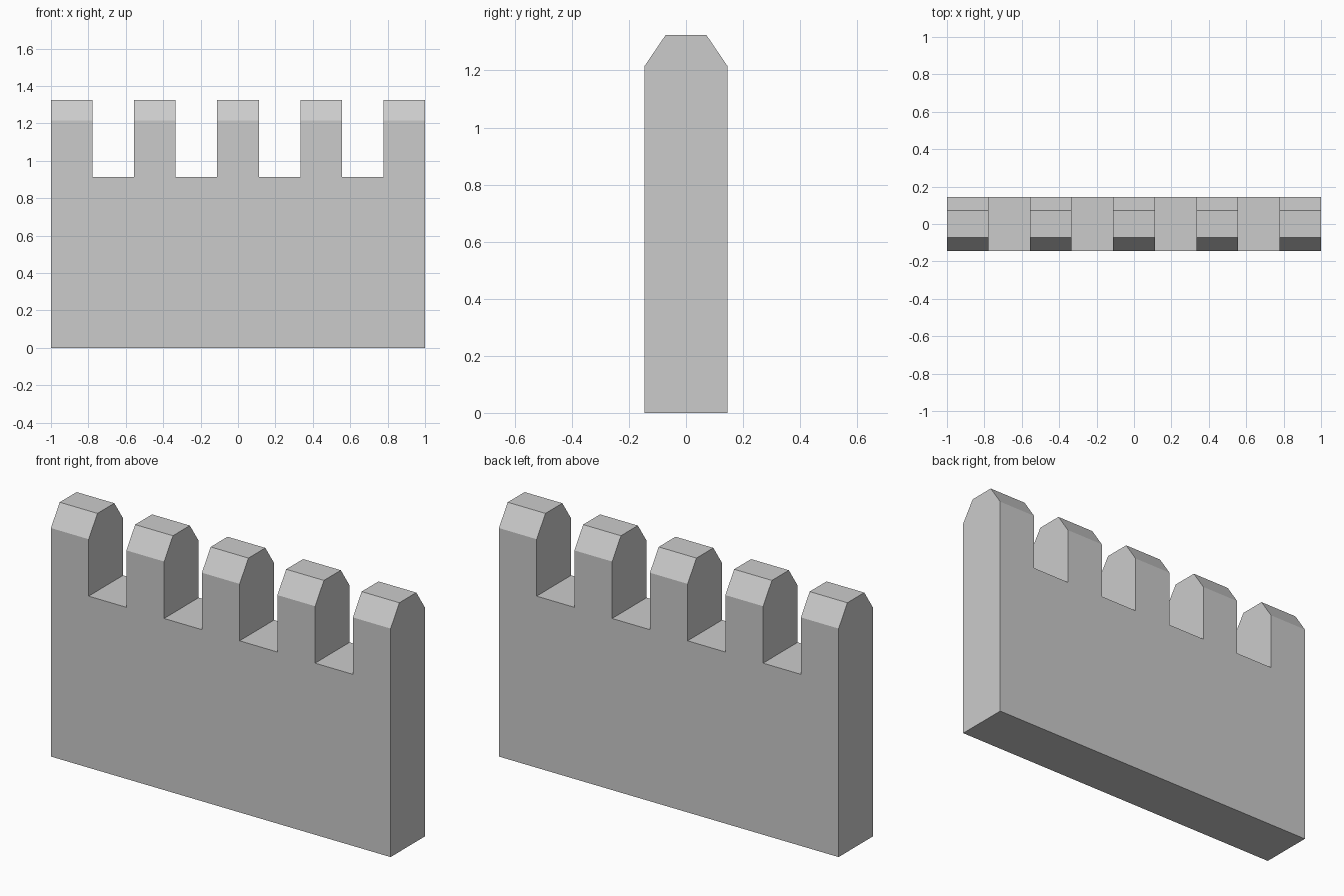
import bpy, bmesh, math

if "Cube" in bpy.data.objects:
    bpy.data.objects.remove(bpy.data.objects["Cube"])

HALF_DEPTH = 0.145      # wall half thickness
CAP_HALF = 0.071        # half width of the flat cap
NOTCH_Z, SHOULDER_Z, TOP_Z = 0.913, 1.216, 1.325
COLUMNS = 9             # merlons and gaps alternate
STEP = 2 / COLUMNS

bm = bmesh.new()

# Wall body, sliced into equal columns
bmesh.ops.create_cube(bm, size=1)
for v in bm.verts:
    v.co = (v.co.x * 2, v.co.y * 2 * HALF_DEPTH, (v.co.z + 0.5) * NOTCH_Z)
for i in range(1, COLUMNS):
    bmesh.ops.bisect_plane(bm, geom=bm.verts[:] + bm.edges[:] + bm.faces[:],
                           plane_co=(-1 + i * STEP, 0, 0), plane_no=(1, 0, 0))

# Every other column rises into a merlon
bm.normal_update()
merlons = [f for f in bm.faces if f.normal.z > 0.9
           and int((f.calc_center_median().x + 1) / STEP) % 2 == 0]


def raise_faces(faces, z, half_depth):
    faces = bmesh.ops.extrude_discrete_faces(bm, faces=faces)["faces"]
    for f in faces:
        for v in f.verts:
            v.co.y = math.copysign(half_depth, v.co.y)
            v.co.z = z
    return faces


# Straight shaft, then sloped cap
merlons = raise_faces(merlons, SHOULDER_Z, HALF_DEPTH)
raise_faces(merlons, TOP_Z, CAP_HALF)

# Merge coplanar faces into clean flat sides
bmesh.ops.dissolve_limit(bm, angle_limit=math.radians(1),
                         verts=bm.verts[:], edges=bm.edges[:])
bmesh.ops.recalc_face_normals(bm, faces=bm.faces[:])

mesh = bpy.data.meshes.new("battlement_wall")
bm.to_mesh(mesh)
bm.free()
bpy.context.collection.objects.link(bpy.data.objects.new("battlement_wall", mesh))
